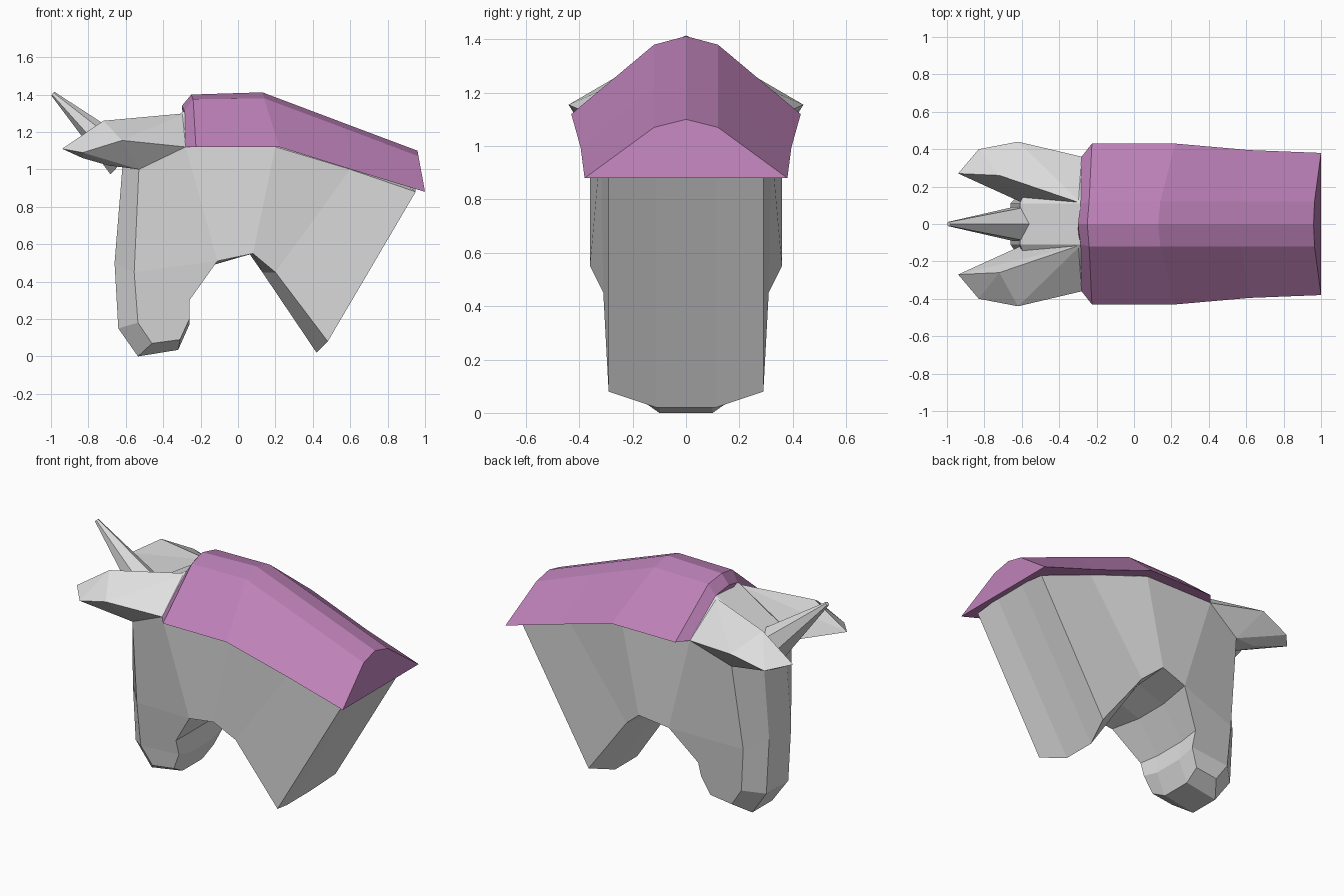
import bpy, bmesh
from mathutils import Vector

if "Cube" in bpy.data.objects:
    bpy.data.objects.remove(bpy.data.objects["Cube"])


def material(name, rgb):
    m = bpy.data.materials.new(name)
    m.diffuse_color = (*rgb, 1)
    m.use_nodes = True
    m.node_tree.nodes["Principled BSDF"].inputs["Base Color"].default_value = m.diffuse_color
    return m


coat = material("pale_grey", (0.74, 0.74, 0.74))
purple = material("purple", (0.51, 0.22, 0.48))


def finish(bm, name, mat):
    bmesh.ops.recalc_face_normals(bm, faces=bm.faces)
    me = bpy.data.meshes.new(name)
    bm.to_mesh(me)
    bm.free()
    ob = bpy.data.objects.new(name, me)
    bpy.context.collection.objects.link(ob)
    me.materials.append(mat)
    return ob


def flip(p):
    return (p[0], -p[1], p[2])


# Head and neck: a side outline, an inner outline near the middle, mirrored
outer = [(.95, .29, .88), (.48, .29, .08), (.20, .31, .45), (.08, .36, .55),
         (-.11, .33, .51), (-.26, .25, .30), (-.26, .22, .20), (-.31, .20, .09),
         (-.46, .20, .07), (-.535, .21, .18), (-.555, .22, .45), (-.53, .30, 1.0),
         (-.28, .36, 1.12), (.20, .36, 1.12), (.60, .32, 1.0)]
inner = [(.95, .11, .90), (.42, .11, .02), (.13, .11, .45), (.06, .11, .55),
         (-.13, .11, .49), (-.27, .11, .29), (-.26, .10, .17), (-.32, .10, .035),
         (-.535, .10, 0), (-.64, .11, .15), (-.66, .11, .50), (-.61, .11, 1.11),
         (-.29, .11, 1.31), (.15, .11, 1.31), (.60, .11, 1.15)]
side_faces = [(0, 1, 2, 14), (14, 2, 3, 13), (13, 3, 4, 12), (12, 4, 10, 11),
              (4, 5, 6, 9, 10), (6, 7, 8, 9)]
bm = bmesh.new()
O = [bm.verts.new(p) for p in outer]
I = [bm.verts.new(p) for p in inner]
OM = [bm.verts.new(flip(p)) for p in outer]
IM = [bm.verts.new(flip(p)) for p in inner]
for A, B in ((O, I), (I, IM), (IM, OM)):
    for i in range(len(A)):
        j = (i + 1) % len(A)
        bm.faces.new((A[i], A[j], B[j], B[i]))
for A in (O, OM):
    for f in side_faces:
        bm.faces.new([A[i] for i in f])
finish(bm, "head_and_neck", coat)

# Mane: ridge, shoulder and lower edge at each station, mirrored and lofted
stations = [((-.30, 0, 1.34), (-.285, .11, 1.31), (-.28, .36, 1.12)),
            ((-.25, 0, 1.40), (-.24, .12, 1.375), (-.225, .43, 1.12)),
            ((.13, 0, 1.412), (.14, .12, 1.38), (.22, .43, 1.12)),
            ((.56, 0, 1.25), (.57, .12, 1.22), (.62, .395, .995)),
            ((.96, 0, 1.10), (.965, .12, 1.07), (1.0, .38, .88))]
bm = bmesh.new()
rings = [[bm.verts.new(p) for p in (e, m, c, flip(m), flip(e))] for c, m, e in stations]
for A, B in zip(rings, rings[1:]):
    for i in range(5):
        j = (i + 1) % 5
        bm.faces.new((A[i], A[j], B[j], B[i]))
bm.faces.new(rings[0])
bm.faces.new(rings[-1])
finish(bm, "mane", purple)

# Ears: faceted wedges, one per side
ear = [(-.28, .11, 1.30), (-.28, .36, 1.12), (-.72, .26, 1.26), (-.62, .44, 1.155),
       (-.53, .30, 1.0), (-.83, .40, 1.09), (-.94, .27, 1.11), (-.83, .29, 1.06),
       (-.69, .27, 1.02), (-.77, .23, 1.07), (-.61, .12, 1.02)]
for name, pts in (("ear_back", ear), ("ear_front", [flip(p) for p in ear])):
    bm = bmesh.new()
    for p in pts:
        bm.verts.new(p)
    res = bmesh.ops.convex_hull(bm, input=bm.verts)
    loose = [v for v in bm.verts if not v.link_faces]
    bmesh.ops.delete(bm, geom=loose, context='VERTS')
    bmesh.ops.dissolve_limit(bm, angle_limit=0.05, verts=bm.verts, edges=bm.edges)
    finish(bm, name, coat)

# Horn: six-sided taper from the forehead
base, tip = Vector((-.61, 0, 1.05)), Vector((-.99, 0, 1.405))
bm = bmesh.new()
bmesh.ops.create_cone(bm, cap_ends=True, segments=6, radius1=.105, radius2=.013,
                      depth=(tip - base).length)
horn = finish(bm, "horn", coat)
horn.rotation_mode = 'QUATERNION'
horn.rotation_quaternion = (tip - base).to_track_quat('Z', 'Y')
horn.location = (base + tip) / 2
